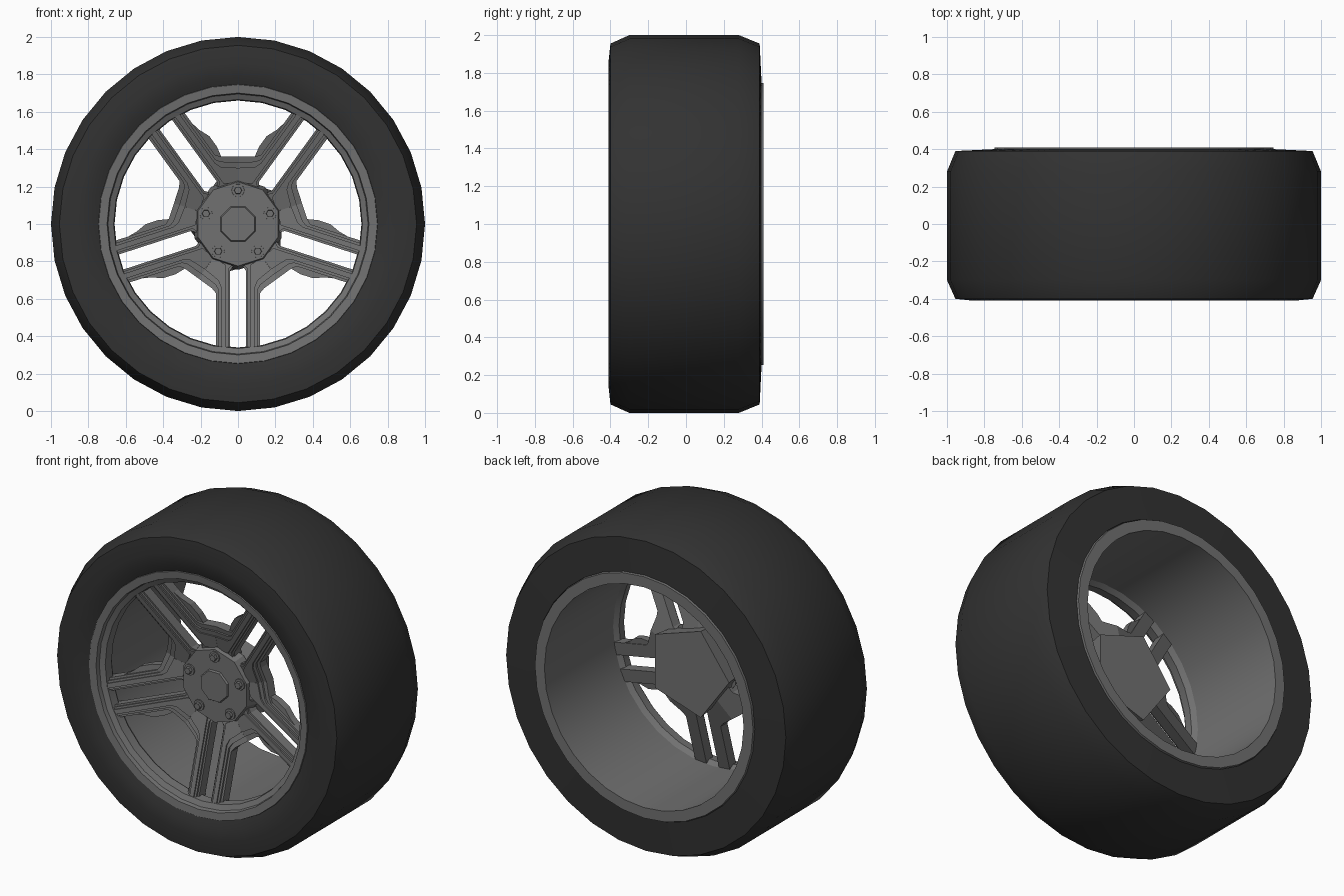
import bpy, bmesh, math
from mathutils import Vector

cube = bpy.data.objects.get("Cube")
if cube:
    bpy.data.objects.remove(cube)


def material(name, value):
    m = bpy.data.materials.new(name)
    m.use_nodes = True
    colour = (value, value, value, 1)
    m.diffuse_color = colour
    m.node_tree.nodes["Principled BSDF"].inputs["Base Color"].default_value = colour
    return m


RUBBER = material("black rubber", 0.032)
METAL = material("grey metal", 0.165)
CENTRE = Vector((0, 0, 1))


def finish(name, bm, mat, angle=None):
    bmesh.ops.recalc_face_normals(bm, faces=bm.faces)
    mesh = bpy.data.meshes.new(name)
    bm.to_mesh(mesh)
    bm.free()
    mesh.materials.append(mat)
    ob = bpy.data.objects.new(name, mesh)
    ob.location = CENTRE
    bpy.context.collection.objects.link(ob)
    if angle:
        bpy.ops.object.select_all(action="DESELECT")
        ob.select_set(True)
        bpy.context.view_layer.objects.active = ob
        bpy.ops.object.shade_smooth_by_angle(angle=math.radians(angle))
    return ob


def polar(r, a, y):
    return Vector((r * math.cos(a), y, r * math.sin(a)))


def revolve(name, profile, mat, sides=32):
    """Spin a closed (radius, y) outline round the axle."""
    bm = bmesh.new()
    rings = [[bm.verts.new(polar(r, math.pi / 2 + math.tau * i / sides, y))
              for r, y in profile] for i in range(sides)]
    n = len(profile)
    for i in range(sides):
        a, b = rings[i], rings[(i + 1) % sides]
        for j in range(n):
            k = (j + 1) % n
            bm.faces.new((a[j], a[k], b[k], b[j]))
    return finish(name, bm, mat, 28)


def disc(name, front, back, sides, start=0, at=(0, 0)):
    """Tapered polygon block; front and back are (radius, y)."""
    bm = bmesh.new()
    offset = Vector((at[0], 0, at[1]))
    loops = [[bm.verts.new(offset + polar(r, math.radians(start) + math.tau * i / sides, y))
              for i in range(sides)] for r, y in (front, back)]
    for loop in loops:
        bm.faces.new(loop)
    for i in range(sides):
        k = (i + 1) % sides
        bm.faces.new((loops[0][i], loops[0][k], loops[1][k], loops[1][i]))
    return finish(name, bm, METAL)


def dish(r):
    """Height of the spoke face, sinking towards the hub."""
    return -0.33 + (0.69 - r) * 0.3


def spoke_layer(name, outline, lift, depth, angle, side):
    """Extrude a (sideways, outward) outline following the dish."""
    bm = bmesh.new()
    a = math.radians(angle)
    out = Vector((math.cos(a), 0, math.sin(a)))
    across = Vector((-math.sin(a), 0, math.cos(a))) * side
    loops = [[bm.verts.new(across * t + out * r + Vector((0, dish(r) + shift, 0)))
              for t, r in outline] for shift in (-lift, depth)]
    for loop in loops:
        bm.faces.new(loop)
    n = len(outline)
    for i in range(n):
        k = (i + 1) % n
        bm.faces.new((loops[0][i], loops[0][k], loops[1][k], loops[1][i]))
    return finish(name, bm, METAL)


# Tyre with chamfered shoulders and a gently bulged front wall
revolve("tyre", [(0.74, -0.38), (0.79, -0.4), (0.86, -0.41), (0.955, -0.4), (1, -0.3),
                 (1, 0.28), (0.955, 0.39), (0.75, 0.4), (0.74, 0.3)], RUBBER)

# Rim: stepped front lip, deep barrel and flat rear flange
revolve("rim", [(0.75, -0.37), (0.745, -0.39), (0.70, -0.385), (0.695, -0.36), (0.665, -0.345),
                (0.66, -0.29), (0.68, -0.26), (0.68, 0.41), (0.745, 0.41), (0.75, 0.38)], METAL)

# Layered twin-bar spokes, joined by webs between neighbours
base = [(0, 0.138), (0, 0.22), (0.025, 0.225), (0.042, 0.25), (0.042, 0.69),
        (0.118, 0.69), (0.118, 0.37), (0.139, 0.344), (0.212, 0.291), (0.1, 0.138)]
middle = [(0, 0.138), (0, 0.21), (0.025, 0.215), (0.052, 0.24), (0.052, 0.69),
          (0.105, 0.69), (0.105, 0.35), (0.12, 0.325), (0.194, 0.267), (0.1, 0.138)]
ridge = [(0.064, 0.22), (0.064, 0.685), (0.092, 0.685), (0.092, 0.335),
         (0.105, 0.302), (0.176, 0.243), (0.13, 0.179)]
flare = [(0.09, 0.34), (0.09, 0.62), (0.12, 0.57), (0.128, 0.53), (0.152, 0.47),
         (0.152, 0.40), (0.139, 0.344)]
plain_sides = {(270, 1), (270, -1), (54, -1), (126, 1)}
for angle in (54, 126, 198, 270, 342):
    for side in (1, -1):
        spoke_layer("spoke_base", base, 0, 0.065, angle, side)
        spoke_layer("spoke_step", middle, 0.013, 0.01, angle, side)
        spoke_layer("spoke_ridge", ridge, 0.022, 0, angle, side)
        if (angle, side) not in plain_sides:
            spoke_layer("spoke_flare", flare, -0.015, 0.06, angle, side)

# Hub: five-sided rear block, front plate and raised cap
disc("hub_block", (0.26, -0.17), (0.28, -0.02), 5, 180)
disc("hub_plate", (0.225, -0.225), (0.245, -0.15), 10, 18)
disc("hub_cap", (0.095, -0.235), (0.105, -0.22), 8, 22.5)

# Wheel bolts seated between the spokes
for i in range(5):
    a = math.radians(90 + 72 * i)
    spot = (0.18 * math.cos(a), 0.18 * math.sin(a))
    disc("bolt_seat", (0.034, -0.232), (0.036, -0.2), 10, 0, spot)
    disc("bolt_head", (0.02, -0.25), (0.024, -0.2), 6, 0, spot)
